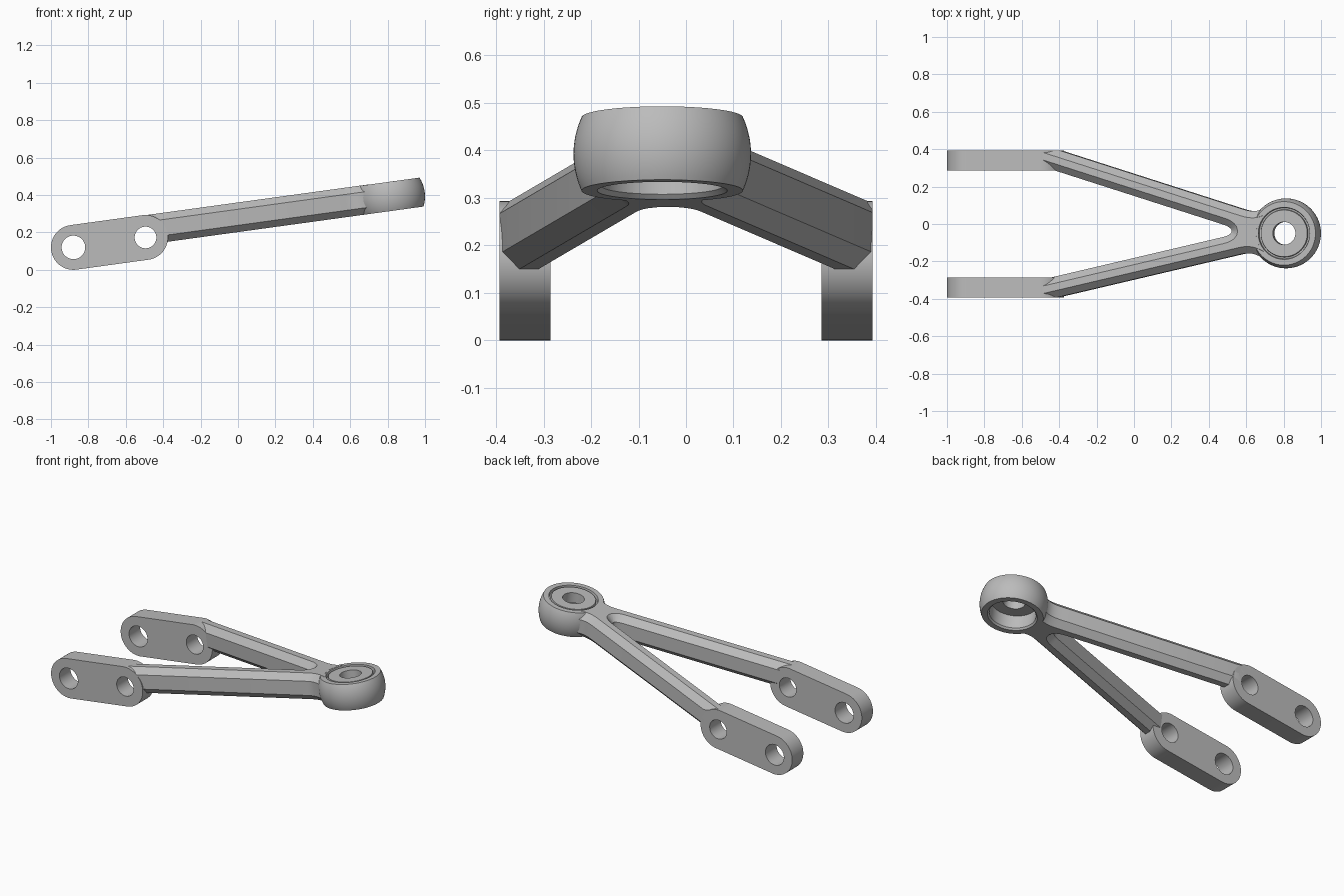
import bpy, bmesh, math
from mathutils import Matrix, Vector

if "Cube" in bpy.data.objects:
    bpy.data.objects.remove(bpy.data.objects["Cube"])

steel = bpy.data.materials.new("plain_grey")
steel.use_nodes = True
GREY = (0.5, 0.5, 0.5, 1)
steel.diffuse_color = GREY
steel.node_tree.nodes["Principled BSDF"].inputs["Base Color"].default_value = GREY

# The whole arm is modelled flat, then pitched up about the rear pivot
TILT = math.radians(7.84)
POSE = Matrix.Translation((-0.88, 0, 0.12)) @ Matrix.Rotation(-TILT, 4, "Y")
LOW, HIGH = -0.039, 0.118      # thickness range of the forked frame
WALL, INNER = 0.393, 0.285     # outer and inner faces of the lugs
CHAMFER = 0.036
PIVOTS = ((0, 0.063), (0.389, 0.058))


def make_object(name, bm):
    bmesh.ops.recalc_face_normals(bm, faces=bm.faces)
    mesh = bpy.data.meshes.new(name)
    bm.to_mesh(mesh)
    bm.free()
    mesh.materials.append(steel)
    obj = bpy.data.objects.new(name, mesh)
    bpy.context.collection.objects.link(obj)
    return obj


def prism(points, direction):
    bm = bmesh.new()
    face = bm.faces.new([bm.verts.new(p) for p in points])
    out = bmesh.ops.extrude_face_region(bm, geom=[face], use_keep_orig=True)
    moved = [v for v in out["geom"] if isinstance(v, bmesh.types.BMVert)]
    bmesh.ops.translate(bm, verts=moved, vec=direction)
    bmesh.ops.recalc_face_normals(bm, faces=bm.faces)
    return bm


def arc(cx, cz, r, start, end, steps):
    angles = [math.radians(start + (end - start) * i / steps) for i in range(steps + 1)]
    return [(cx + r * math.cos(a), cz + r * math.sin(a)) for a in angles]


def bezier(a, b, c, d, steps=10):
    a, b, c, d = map(Vector, (a, b, c, d))
    ts = [i / steps for i in range(steps + 1)]
    return [a * (1-t)**3 + b * 3*t*(1-t)**2 + c * 3*t*t*(1-t) + d * t**3 for t in ts]


def drill(obj):
    # Both pivot holes run straight through sideways
    for u, radius in PIVOTS:
        pts = [(x, -0.6, z) for x, z in arc(u, 0, radius, 0, 360, 48)[:-1]]
        cutter = make_object("hole_cutter", prism(pts, (0, 1.2, 0)))
        cutter.hide_render = True
        mod = obj.modifiers.new("hole", "BOOLEAN")
        mod.operation, mod.solver, mod.object = "DIFFERENCE", "EXACT", cutter
        bpy.context.view_layer.objects.active = obj
        bpy.ops.object.modifier_apply(modifier=mod.name)
        bpy.data.objects.remove(cutter)


# Mounting lugs
parts = []
for side, name in ((1, "left_lug"), (-1, "right_lug")):
    outline = arc(0, 0, 0.12, 90, 270, 32) + arc(0.389, 0, 0.12, -90, 90, 32)
    bm = prism([(x, side * INNER, z) for x, z in outline], (0, side * (WALL - INNER), 0))
    lug = make_object(name, bm)
    drill(lug)
    parts.append(lug)

# Forked frame: outline with a rounded crotch and flared neck
outline = [(-0.5, 0.428)]
outline += bezier((0.58, 0.082), (0.63, 0.066), (0.66, 0.062), (0.70, 0.085))
outline += [(0.66, -0.05)]
outline += bezier((0.70, -0.185), (0.66, -0.162), (0.63, -0.149), (0.58, -0.161))
outline += [(-0.5, -0.4145), (-0.5, -0.3005)]
outline += bezier((0.48, -0.07), (0.545, -0.055), (0.545, -0.022), (0.48, -0.002))
outline += [(-0.5, 0.3125)]
bm = prism([((x + 0.885) / math.cos(TILT), y, LOW) for x, y in outline], (0, 0, HIGH - LOW))


def is_chamfered(edge):
    a, b = (v.co for v in edge.verts)
    rim = abs(a.z - b.z) < 0.001
    back = max(a.x, b.x) < 0.42
    socket = min(abs(a.y + 0.05), abs(b.y + 0.05)) < 0.001 and max(a.x, b.x) > 1.5
    return rim and not back and not socket


bmesh.ops.bevel(bm, geom=[e for e in bm.edges if is_chamfered(e)], offset=CHAMFER,
                offset_type="OFFSET", segments=1, affect="EDGES", clamp_overlap=False)
# Trim the frame flush with the outer faces of the lugs
for side in (1, -1):
    geom = bm.verts[:] + bm.edges[:] + bm.faces[:]
    bmesh.ops.bisect_plane(bm, geom=geom, plane_co=(0, side * WALL, 0),
                           plane_no=(0, side, 0), clear_outer=True)
    bmesh.ops.holes_fill(bm, edges=[e for e in bm.edges if e.is_boundary], sides=0)
frame = make_object("forked_frame", bm)
drill(frame)
parts.append(frame)

# Joint housing: truncated sphere with a grooved top plate and open underside
profile = [(0.061, 0.075), (0.125, 0.075), (0.128, 0.06), (0.136, 0.06), (0.139, 0.078)]
profile += arc(0, 0, 0.187, 24.65, -24.65, 16)
profile += [(0.137, -0.078), (0.128, -0.068), (0.128, 0.012), (0.061, 0.012)]
bm = bmesh.new()
ring = [bm.verts.new((r, 0, h)) for r, h in profile]
edges = [bm.edges.new((ring[i - 1], ring[i])) for i in range(len(ring))]
bmesh.ops.spin(bm, geom=ring + edges, cent=(0, 0, 0), axis=(0, 0, 1),
               angle=math.tau, steps=72)
bmesh.ops.remove_doubles(bm, verts=bm.verts, dist=0.0002)
bmesh.ops.translate(bm, verts=bm.verts, vec=(1.714, -0.05, 0.039))
parts.append(make_object("joint_housing", bm))

# Pitch everything into place and shade
for obj in parts:
    obj.data.transform(POSE)
    bpy.ops.object.select_all(action="DESELECT")
    obj.select_set(True)
    bpy.context.view_layer.objects.active = obj
    bpy.ops.object.shade_smooth_by_angle(angle=math.radians(30))
